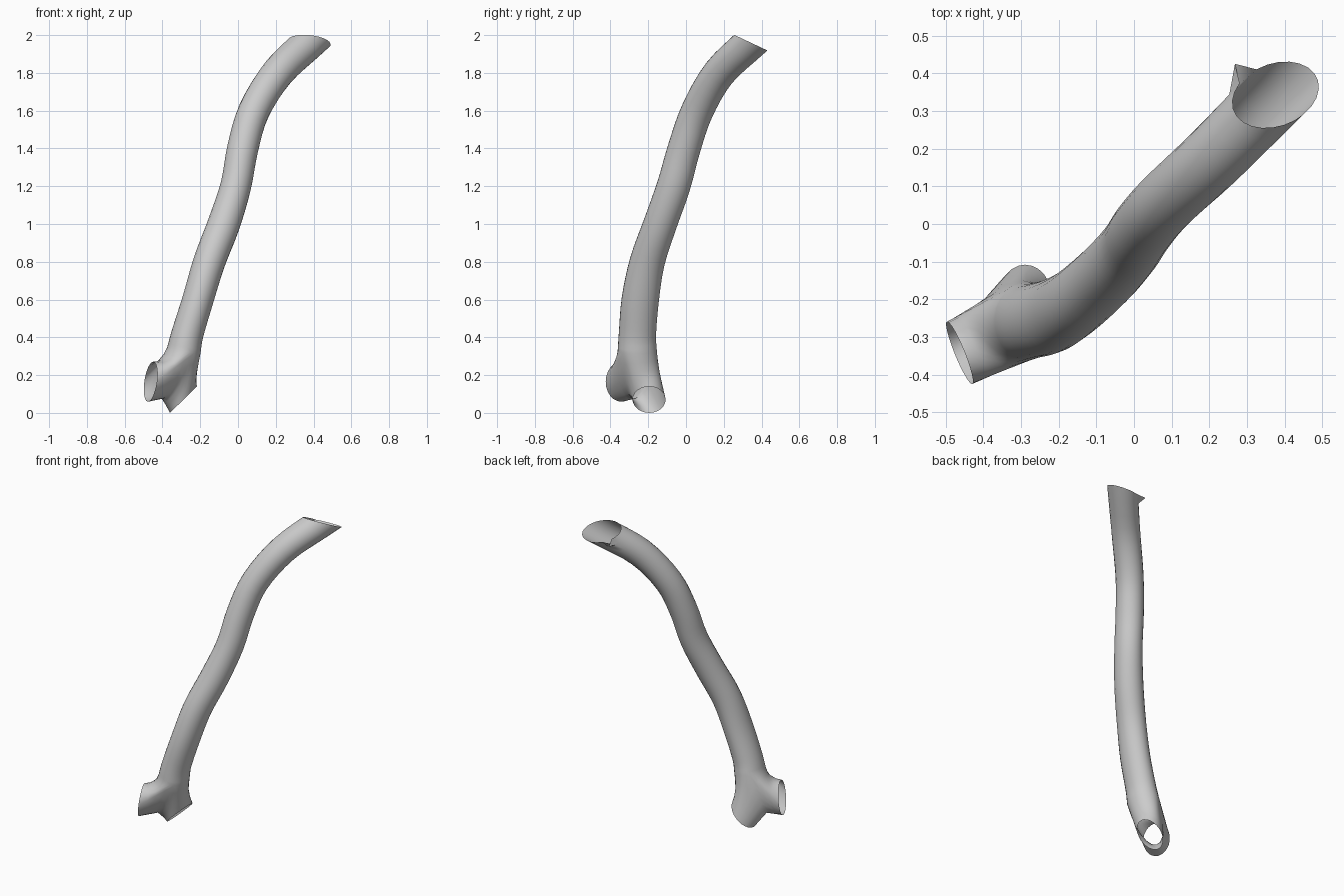
import bpy, bmesh, math
from mathutils import Vector

if "Cube" in bpy.data.objects:
    bpy.data.objects.remove(bpy.data.objects["Cube"])

SIDES = 24
HALF = SIDES // 2
STEPS = 4

# Trunk centreline from the fork to the upper opening: x, y, z, radius x, radius y
PATH = [(-.287, -.258, .33, .09, .104),
        (-.267, -.257, .42, .085, .099),
        (-.212, -.242, .60, .083, .099),
        (-.152, -.205, .80, .085, .093),
        (-.075, -.137, 1.0, .086, .089),
        (-.012, -.066, 1.2, .082, .089),
        (.025, -.010, 1.4, .083, .087),
        (.085, .060, 1.6, .083, .086),
        (.210, .176, 1.8, .086, .087),
        (.376, .343, 1.96, .09, .09)]


def spline(points, steps):
    """Catmull-Rom samples through the points, any dimension."""
    pts = [Vector(p) for p in points]
    pts = [2 * pts[0] - pts[1]] + pts + [2 * pts[-1] - pts[-2]]
    out = []
    for i in range(1, len(pts) - 2):
        a, b, c, d = pts[i - 1:i + 3]
        for k in range(steps):
            t = k / steps
            out.append(.5 * (2 * b + (c - a) * t + (2 * a - 5 * b + 4 * c - d) * t * t
                             + (3 * b - a - 3 * c + d) * t ** 3))
    return out + [pts[-2]]


def bridge(bm, low, high):
    n = len(low)
    for i in range(n):
        bm.faces.new((low[i], low[(i + 1) % n], high[(i + 1) % n], high[i]))


bm = bmesh.new()

# Trunk tube; the last rings tilt gradually into the slanted cut
samples = spline(PATH, STEPS)
centres = [Vector(s[:3]) for s in samples]
cut = Vector((0, .47, 1)).normalized()
rings = []
for i, (s, c) in enumerate(zip(samples, centres)):
    t = (centres[min(i + 1, len(centres) - 1)] - centres[max(i - 1, 0)]).normalized()
    if i == 0:
        base_dir = t
    u = (Vector((1, 0, 0)) - t * t.x).normalized()
    v = t.cross(u)
    w = max(0, (i - (len(centres) - 1 - STEPS)) / STEPS)
    n = t.lerp(cut, w * w)
    ring = []
    for k in range(SIDES):
        a = math.radians(-50) - k * math.tau / SIDES
        off = u * math.cos(a) * s[3] + v * math.sin(a) * s[4]
        ring.append(bm.verts.new(c + off - t * (off.dot(n) / t.dot(n))))
    rings.append(ring)
for low, high in zip(rings, rings[1:]):
    bridge(bm, low, high)

# Small pulled corner on the rim of the upper opening
corner = Vector((.268, .425, 1.915))
min(rings[-1], key=lambda p: (p.co - corner).length).co = corner

# Saddle between the two lower branches, from the front of the trunk to the back
base = rings[0]
mid = (base[0].co + base[HALF].co) / 2
side = (base[0].co - base[HALF].co) / 2
drop = Vector((-.40, -.27, .075)) - mid
saddle = []
for k in range(1, HALF):
    a = math.pi * k / HALF
    saddle.append(bm.verts.new(mid - side * math.cos(a) + drop * math.sin(a)))


def branch(outer, centre, across, up):
    """Flared open branch running from half the trunk plus the saddle to an oval rim."""
    start = outer + saddle
    prev = start
    for j in range(1, STEPS + 1):
        t = j / STEPS
        ring = []
        for k, p in enumerate(start):
            a = k * math.tau / SIDES
            end = centre + across * math.cos(a) + up * math.sin(a)
            reach = max(0, math.sin(a))
            ctrl = (p.co + end) / 2
            ctrl = ctrl.lerp(p.co - base_dir * .10, .8 * reach)
            ring.append(bm.verts.new(p.co * (1 - t) ** 2 + ctrl * 2 * t * (1 - t) + end * t * t))
        bridge(bm, prev, ring)
        prev = ring


# Left branch opens sideways, lower branch opens down to the right
branch(base[:HALF + 1], Vector((-.463, -.342, .165)),
       Vector((.033, -.083, 0)), Vector((.014, 0, .106)))
branch([base[0]] + base[:HALF - 1:-1], Vector((-.289, -.195, .07)),
       Vector((0, -.087, 0)), Vector((.071, 0, .07)))

bmesh.ops.recalc_face_normals(bm, faces=bm.faces)
mesh = bpy.data.meshes.new("branching_tube")
bm.to_mesh(mesh)
bm.free()
tube = bpy.data.objects.new("branching_tube", mesh)
bpy.context.collection.objects.link(tube)

grey = bpy.data.materials.new("light_grey")
grey.diffuse_color = (.6, .6, .6, 1)
grey.use_nodes = True
grey.node_tree.nodes["Principled BSDF"].inputs["Base Color"].default_value = grey.diffuse_color
mesh.materials.append(grey)

bpy.context.view_layer.objects.active = tube
tube.select_set(True)
bpy.ops.object.shade_smooth_by_angle(angle=math.radians(50))
